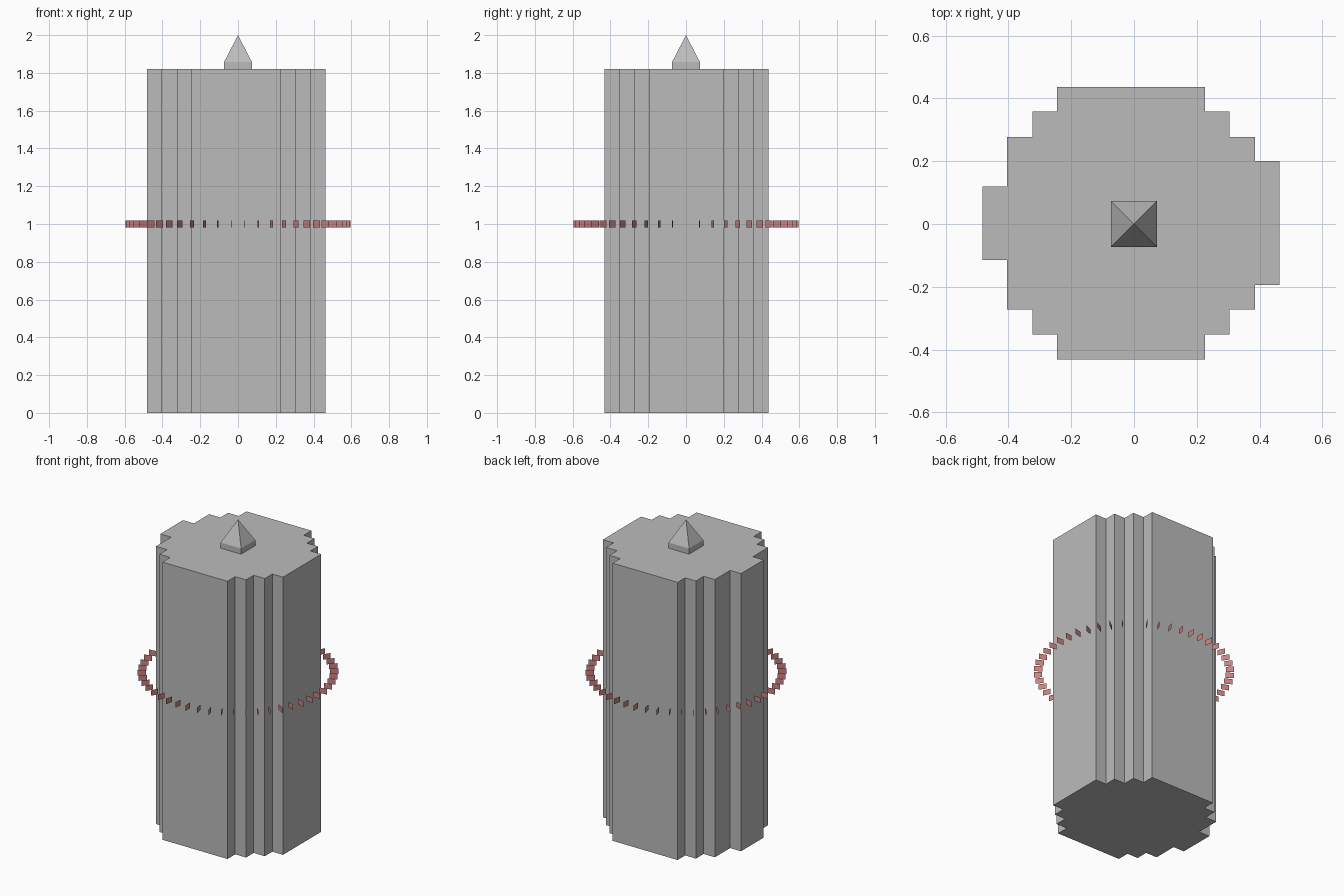
import bpy, math

cube = bpy.data.objects.get("Cube")
if cube:
    bpy.data.objects.remove(cube, do_unlink=True)


def material(name, rgb):
    m = bpy.data.materials.new(name)
    m.use_nodes = True
    m.diffuse_color = (*rgb, 1)
    m.node_tree.nodes["Principled BSDF"].inputs["Base Color"].default_value = (*rgb, 1)
    return m


def build(name, verts, faces, mat):
    me = bpy.data.meshes.new(name)
    me.from_pydata(verts, [], faces)
    me.materials.append(mat)
    me.update()
    ob = bpy.data.objects.new(name, me)
    bpy.context.collection.objects.link(ob)
    return ob


def prism_sides(n):
    return [(i, (i + 1) % n, (i + 1) % n + n, i + n) for i in range(n)]


grey = material("stone grey", (0.5, 0.5, 0.5))
red = material("dull red", (0.60, 0.22, 0.22))

# Stepped column: counter-clockwise outline extruded from the ground
outline = [(-.245, -.432), (.226, -.432), (.226, -.352), (.305, -.352),
           (.305, -.273), (.385, -.273), (.385, -.195), (.463, -.195),
           (.463, .2), (.385, .2), (.385, .278), (.305, .278),
           (.305, .358), (.226, .358), (.226, .437), (-.245, .437),
           (-.245, .358), (-.323, .358), (-.323, .278), (-.404, .278),
           (-.404, .12), (-.483, .12), (-.483, -.115), (-.404, -.115),
           (-.404, -.273), (-.323, -.273), (-.323, -.352), (-.245, -.352)]
n = len(outline)
TOP = 1.82
build("stepped_column",
      [(x, y, z) for z in (0, TOP) for x, y in outline],
      prism_sides(n) + [tuple(reversed(range(n))), tuple(range(n, 2 * n))], grey)

# Pointed cap: short square base with a pyramid
h = 0.074
square = [(-h, -h), (h, -h), (h, h), (-h, h)]
build("pointed_cap",
      [(x, y, z) for z in (TOP, 1.857) for x, y in square] + [(0, 0, 2)],
      prism_sides(4) + [(3, 2, 1, 0)] + [(4 + i, 4 + (i + 1) % 4, 8) for i in range(4)],
      grey)

# Floating ring of thin upright plates, each set radially
COUNT, R_IN, R_OUT = 50, 0.546, 0.596
verts, faces = [], []
for i in range(COUNT):
    a = 2 * math.pi * i / COUNT
    c, s = math.cos(a), math.sin(a)
    b = len(verts)
    verts += [(r * c, r * s, z) for r, z in
              ((R_IN, .982), (R_OUT, .982), (R_OUT, 1.018), (R_IN, 1.018))]
    faces.append((b, b + 1, b + 2, b + 3))
build("plate_ring", verts, faces, red)
